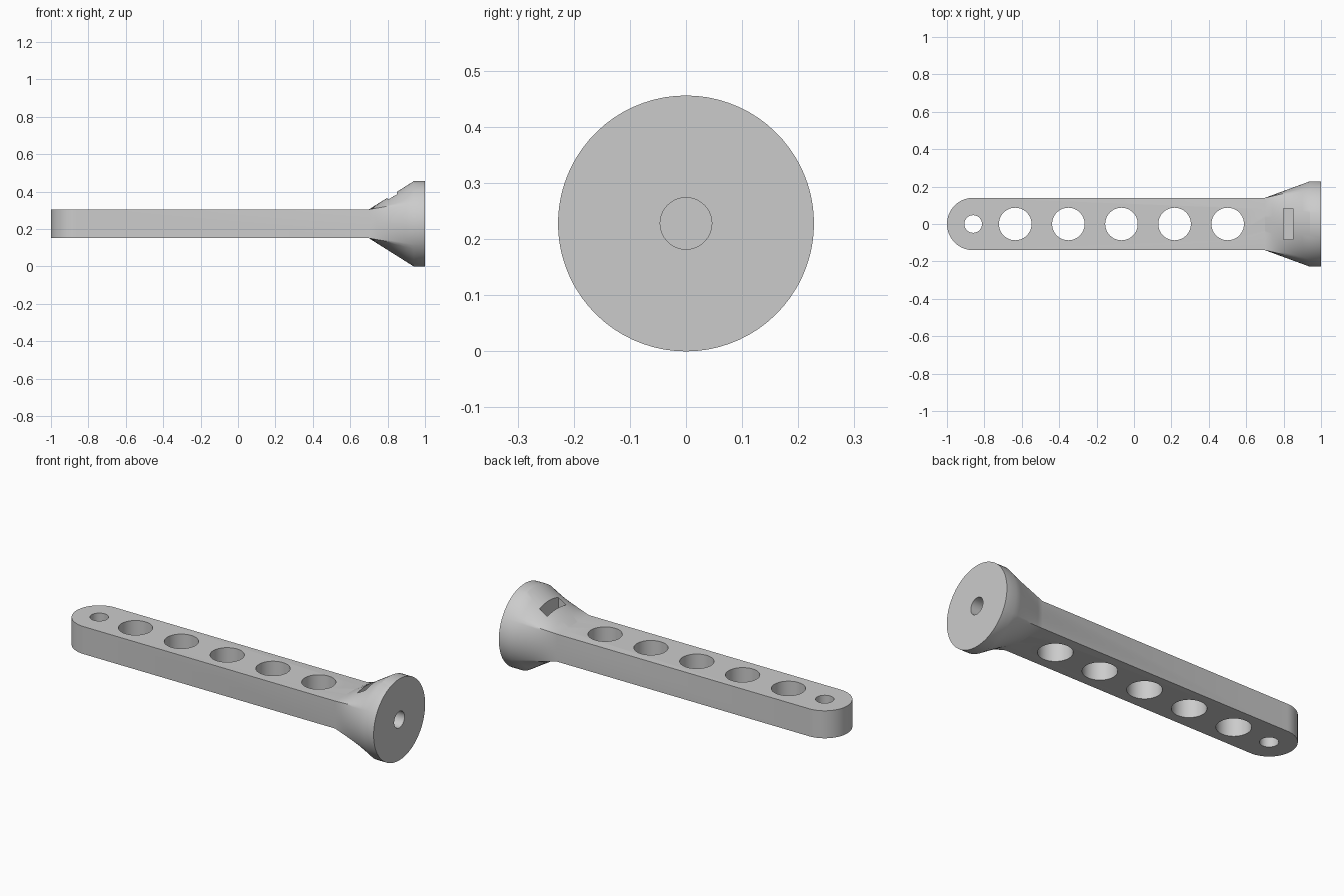
import bpy, bmesh, math

cube = bpy.data.objects.get("Cube")
if cube:
    bpy.data.objects.remove(cube)

MID = 0.228                    # height of the long axis
HALF_W, HALF_H = 0.14, 0.077   # bar section
FLANGE_R = 0.228
NECK_X, RIM_X, END_X = 0.70, 0.94, 1.0

grey = bpy.data.materials.new("plain grey")
grey.use_nodes = True
colour = (0.6, 0.6, 0.6, 1)
grey.diffuse_color = colour
grey.node_tree.nodes["Principled BSDF"].inputs["Base Color"].default_value = colour


def loft(name, rings):
    """Closed solid skinned through rings of equal point count."""
    bm = bmesh.new()
    loops = [[bm.verts.new(p) for p in ring] for ring in rings]
    n = len(loops[0])
    for a, b in zip(loops, loops[1:]):
        for i in range(n):
            j = (i + 1) % n
            bm.faces.new((a[i], a[j], b[j], b[i]))
    bm.faces.new(loops[0])
    bm.faces.new(loops[-1])
    bmesh.ops.recalc_face_normals(bm, faces=bm.faces)
    mesh = bpy.data.meshes.new(name)
    bm.to_mesh(mesh)
    bm.free()
    mesh.materials.append(grey)
    obj = bpy.data.objects.new(name, mesh)
    bpy.context.collection.objects.link(obj)
    return obj


def circle(r, n=64):
    return [(r * math.cos(2 * math.pi * i / n), r * math.sin(2 * math.pi * i / n))
            for i in range(n)]


def combine(target, other, operation):
    mod = target.modifiers.new(operation.lower(), 'BOOLEAN')
    mod.operation, mod.solver, mod.object = operation, 'EXACT', other
    bpy.context.view_layer.objects.active = target
    bpy.ops.object.modifier_apply(modifier=mod.name)
    bpy.data.objects.remove(other)


# Flange: rectangular neck flaring into a round rim
corner = math.radians(31)
stops = [-corner, corner, math.pi - corner, math.pi + corner, 2 * math.pi - corner]
box = [(HALF_W, -HALF_H), (HALF_W, HALF_H), (-HALF_W, HALF_H), (-HALF_W, -HALF_H)]
neck, rim = [], []
STEPS = 24
for side in range(4):
    (y0, z0), (y1, z1) = box[side], box[(side + 1) % 4]
    for k in range(STEPS):
        t = k / STEPS
        a = stops[side] + (stops[side + 1] - stops[side]) * t
        neck.append((y0 + (y1 - y0) * t, z0 + (z1 - z0) * t))
        rim.append((FLANGE_R * math.cos(a), FLANGE_R * math.sin(a)))
rings = []
for k in range(7):
    t = k / 6
    rings.append([(NECK_X + (RIM_X - NECK_X) * t, p[0] + (q[0] - p[0]) * t,
                   MID + p[1] + (q[1] - p[1]) * t) for p, q in zip(neck, rim)])
rings.append([(END_X, y, MID + z) for y, z in rim])
flange = loft("flange", rings)

# Flat bar with one rounded end, running into the flange
arc = [math.pi / 2 + math.pi * i / 32 for i in range(33)]
outline = [(-1 + HALF_W + HALF_W * math.cos(a), HALF_W * math.sin(a)) for a in arc]
outline += [(NECK_X + 0.04, -HALF_W), (NECK_X + 0.04, HALF_W)]
arm = loft("perforated_arm", [[(x, y, MID + s * HALF_H) for x, y in outline]
                              for s in (-1, 1)])
combine(arm, flange, 'UNION')

# Row of lightening holes plus the small pivot hole
holes = [(-0.635 + 0.284 * i, 0.087) for i in range(5)] + [(-0.86, 0.047)]
for x, r in holes:
    cutter = loft("hole_cutter", [[(x + u, v, z) for u, v in circle(r)]
                                  for z in (0, 2 * MID)])
    combine(arm, cutter, 'DIFFERENCE')

# Bolt hole along the axis
bolt = loft("bolt_cutter", [[(x, u, MID + v) for u, v in circle(0.046)]
                            for x in (0.72, 1.1)])
combine(arm, bolt, 'DIFFERENCE')

# Nut slot dropped in from above
slot = loft("slot_cutter", [[(x, y, z) for x, y in
                             ((0.80, -0.084), (0.85, -0.084), (0.85, 0.084), (0.80, 0.084))]
                            for z in (MID - 0.085, 0.6)])
combine(arm, slot, 'DIFFERENCE')

bpy.ops.object.select_all(action='DESELECT')
arm.select_set(True)
bpy.context.view_layer.objects.active = arm
bpy.ops.object.shade_smooth_by_angle(angle=math.radians(30))
